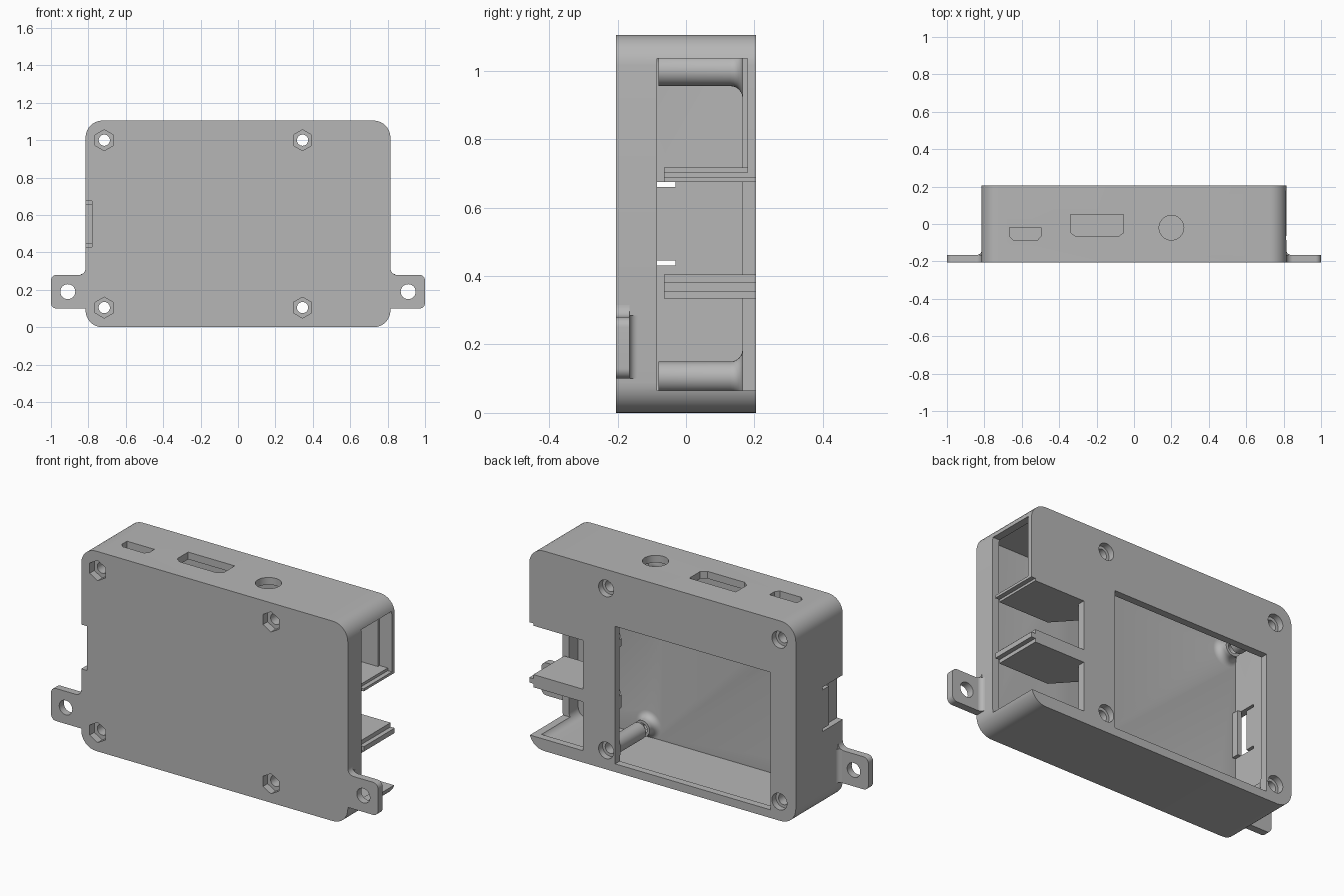
import bpy, bmesh
from math import sin, cos, pi
from mathutils import Vector

cube = bpy.data.objects.get("Cube")
if cube:
    bpy.data.objects.remove(cube)

grey = bpy.data.materials.new("light grey plastic")
grey.use_nodes = True
grey.diffuse_color = (0.47, 0.47, 0.47, 1)
grey.node_tree.nodes["Principled BSDF"].inputs["Base Color"].default_value = grey.diffuse_color

FRONT, BACK, WALL, TOP, SIDE = -0.205, 0.205, 0.04, 1.105, 0.815
PLANES = {"xz": lambda a, b, d: (a, d, b),
          "xy": lambda a, b, d: (a, b, d),
          "yz": lambda a, b, d: (d, a, b)}


def finish(name, bm):
    bmesh.ops.recalc_face_normals(bm, faces=bm.faces)
    mesh = bpy.data.meshes.new(name)
    bm.to_mesh(mesh)
    bm.free()
    mesh.materials.append(grey)
    ob = bpy.data.objects.new(name, mesh)
    bpy.context.scene.collection.objects.link(ob)
    return ob


def prism(name, pts, lo, hi, plane="xz"):
    """Extrude a 2D outline between two depths."""
    bm = bmesh.new()
    face = bm.faces.new([bm.verts.new(PLANES[plane](a, b, lo)) for a, b in pts])
    moved = bmesh.ops.extrude_face_region(bm, geom=[face])["geom"]
    shift = Vector(PLANES[plane](0, 0, hi - lo))
    bmesh.ops.translate(bm, vec=shift, verts=[v for v in moved if isinstance(v, bmesh.types.BMVert)])
    return finish(name, bm)


def arc(cx, cy, r, start, end, n=8):
    return [(cx + r * cos(start + (end - start) * i / n),
             cy + r * sin(start + (end - start) * i / n)) for i in range(n + 1)]


def rounded(x0, x1, y0, y1, r):
    pts = []
    for i, (cx, cy) in enumerate([(x1 - r, y1 - r), (x0 + r, y1 - r), (x0 + r, y0 + r), (x1 - r, y0 + r)]):
        pts += arc(cx, cy, r, i * pi / 2, (i + 1) * pi / 2)
    return pts


def circle(cx, cy, r, n=32, turn=0):
    return [(cx + r * cos(turn + 2 * pi * i / n), cy + r * sin(turn + 2 * pi * i / n)) for i in range(n)]


def box(name, x0, x1, y0, y1, z0, z1):
    return prism(name, [(x0, z0), (x1, z0), (x1, z1), (x0, z1)], y0, y1)


def combine(target, tool, mode="DIFFERENCE"):
    mod = target.modifiers.new("cut", "BOOLEAN")
    mod.object, mod.operation, mod.solver = tool, mode, "EXACT"
    bpy.context.view_layer.objects.active = target
    bpy.ops.object.modifier_apply(modifier=mod.name)
    bpy.data.objects.remove(tool)


def post(cx, cz, root, tip):
    """Round standoff with a flared root."""
    s = 1 if tip > root else -1
    r, flare = 0.045, 0.035
    profile = [(r + flare, root - s * 0.015)]
    profile += [(r + flare - flare * sin(t), root + s * flare * (1 - cos(t)))
                for t in [i * pi / 12 for i in range(7)]]
    profile.append((r, tip))
    n, bm = 32, bmesh.new()
    rings = [[bm.verts.new((a, y, b)) for a, b in circle(cx, cz, rad, n)] for rad, y in profile]
    for lower, upper in zip(rings, rings[1:]):
        for i in range(n):
            j = (i + 1) % n
            bm.faces.new((lower[i], lower[j], upper[j], upper[i]))
    bm.faces.new(rings[0])
    bm.faces.new(rings[-1])
    return finish("standoff", bm)


# Hollow case shell
case = prism("case_shell", rounded(-SIDE, SIDE, 0, TOP, 0.09), FRONT, BACK)
combine(case, prism("cavity", rounded(-SIDE + WALL, SIDE - WALL, WALL, TOP - WALL, 0.05),
                    FRONT + WALL, BACK - WALL))

# Standoffs clamping the board from both plates
screws = [(x, z) for x in (-0.715, 0.345) for z in (0.105, 1.0)]
for x, z in screws:
    combine(case, post(x, z, FRONT + WALL, -0.11), "UNION")
    combine(case, post(x, z, BACK - WALL, -0.08), "UNION")

# Screw holes, nut pockets in front, counterbores behind
for x, z in screws:
    combine(case, prism("hole", circle(x, z, 0.03), -0.3, 0.3))
    combine(case, prism("nut_pocket", circle(x, z, 0.056, 6, pi / 2), -0.3, FRONT + 0.04))
    combine(case, prism("counterbore", circle(x, z, 0.046), BACK - 0.035, 0.3))

# Large rear window
combine(case, box("window", -0.66, 0.29, 0.11, 0.3, 0.045, 0.805))

# Side port opening, with the lower two bays open at the back
combine(case, box("port_opening", 0.74, 0.9, -0.085, 0.18, 0.065, 1.035))
combine(case, box("bay_opening", 0.486, 0.9, 0.12, 0.3, 0.065, 0.69))

# Top connectors
combine(case, prism("small_port", [(-0.665, -0.02), (-0.665, -0.065), (-0.645, -0.085), (-0.515, -0.085),
                                   (-0.497, -0.065), (-0.497, -0.02)], 1.03, 1.2, "xy"))
combine(case, prism("wide_port", [(-0.34, 0.05), (-0.34, -0.045), (-0.31, -0.068), (-0.085, -0.068),
                                  (-0.055, -0.045), (-0.055, 0.05)], 1.03, 1.2, "xy"))
combine(case, prism("round_port", circle(0.2, -0.02, 0.066), 1.03, 1.2, "xy"))

# Card slot with a flexible tongue between two slits
combine(case, box("card_slot", -0.9, -0.78, -0.3, -0.085, 0.43, 0.675))
combine(case, box("card_slot_inner", -0.9, -0.77, -0.16, -0.085, 0.43, 0.675))
for z in (0.43, 0.66):
    combine(case, box("slit", -0.9, -0.74, -0.1, -0.03, z, z + 0.015))
parts = [case, box("card_slot_rail", -0.78, -0.755, FRONT + WALL, -0.125, 0.43, 0.675)]

# Port dividers with a thin tongue at the outer end
for name, z0, z1, t0, t1 in [("lower_divider", 0.335, 0.405, 0.355, 0.382),
                             ("upper_divider", 0.675, 0.717, 0.688, 0.702)]:
    plan = [(0.79, BACK), (0.79, -0.065), (0.486, -0.065), (0.29, 0.15), (0.29, 0.165),
            (0.486, 0.165), (0.486, BACK)]
    parts.append(prism(name, plan, z0, z1, "xy"))
    parts.append(box(name + "_tongue", 0.79, SIDE, -0.065, BACK, t0, t1))

# Mounting lugs with filleted roots
for side, s in (("left", 1), ("right", -1)):
    outline = [(0.812, 0.1)] + arc(0.97, 0.13, 0.03, -pi / 2, 0) + arc(0.97, 0.25, 0.03, 0, pi / 2)
    outline += arc(0.85, 0.315, 0.035, 1.5 * pi, pi) + [(0.812, 0.315)]
    lug = prism(side + "_lug", [(s * x, z) for x, z in outline], FRONT, FRONT + WALL)
    combine(lug, prism("lug_hole", circle(s * 0.91, 0.19, 0.04), -0.3, 0))
    fillet = [(0.812, FRONT + WALL)] + arc(0.84, -0.14, 0.025, 1.5 * pi, pi) + [(0.812, -0.14)]
    parts += [lug, prism(side + "_lug_fillet", [(s * x, y) for x, y in fillet], 0.1, 0.285, "xy")]

# Smooth curves, crisp edges
for ob in parts:
    bpy.ops.object.select_all(action="DESELECT")
    ob.select_set(True)
    bpy.context.view_layer.objects.active = ob
    bpy.ops.object.shade_smooth_by_angle(angle=0.5)
